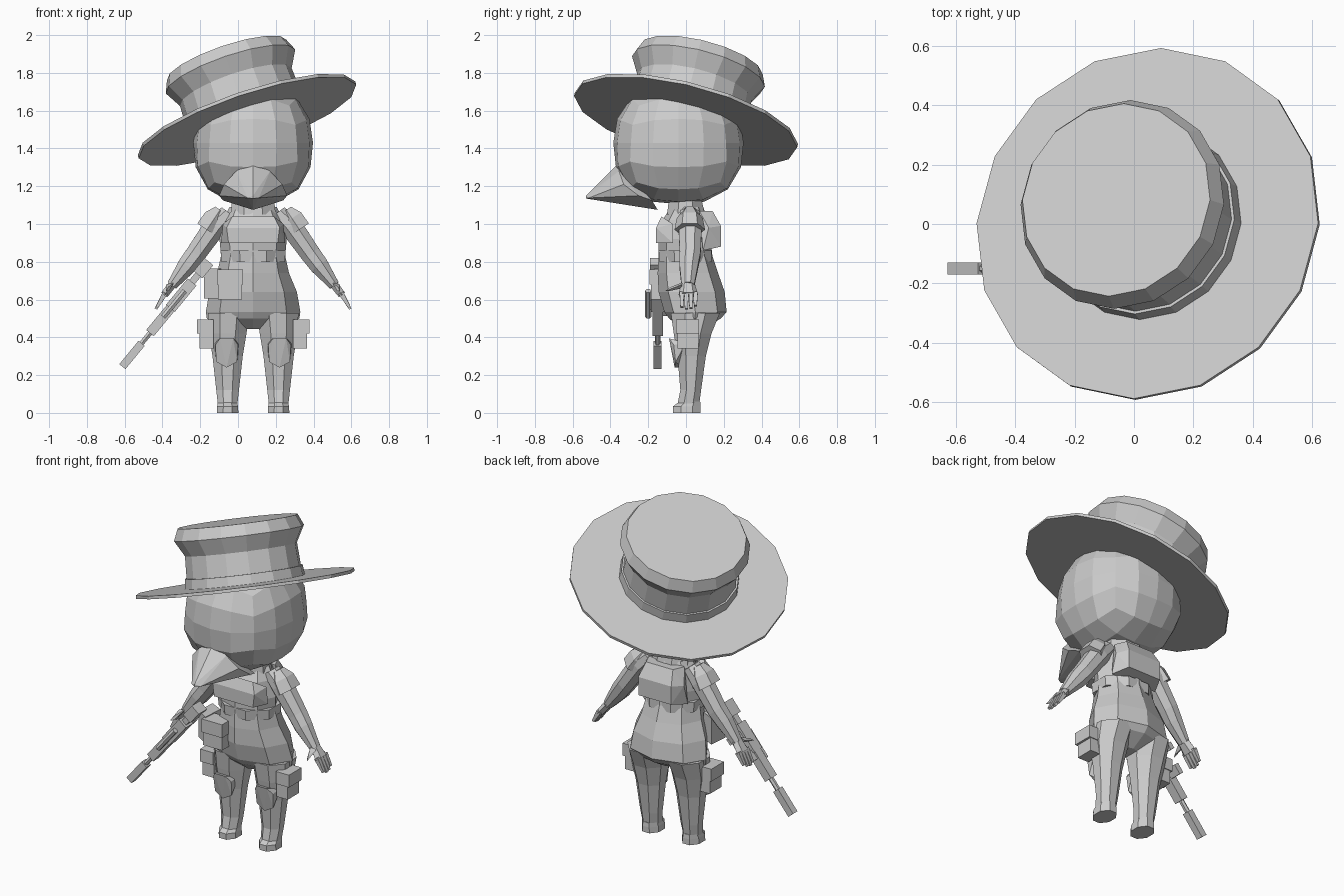
import bpy, bmesh, math
from mathutils import Vector

CX = 0.08  # mirror plane of the figure
grey = bpy.data.materials.new("plain_grey")
grey.diffuse_color = (0.6, 0.6, 0.6, 1)


def finish(name, bm):
    bmesh.ops.recalc_face_normals(bm, faces=bm.faces)
    me = bpy.data.meshes.new(name)
    bm.to_mesh(me)
    bm.free()
    me.materials.append(grey)
    ob = bpy.data.objects.new(name, me)
    bpy.context.collection.objects.link(ob)
    return ob


def tube(name, stations, n=4, axis=None, corner=False):
    """Loft of n-sided rings; station = (x, y, z, half width, half depth along y)."""
    pts = [Vector(s[:3]) for s in stations]
    d = (Vector(axis) if axis else pts[-1] - pts[0]).normalized()
    v = (Vector((0, 1, 0)) - d * d.y).normalized()
    u = v.cross(d)
    off, k = (0, 1) if corner else (math.pi / n, 1 / math.cos(math.pi / n))
    bm = bmesh.new()
    rings = []
    for p, s in zip(pts, stations):
        ring = []
        for i in range(n):
            a = off + math.tau * i / n
            ring.append(bm.verts.new(p + u * s[3] * k * math.cos(a) + v * s[4] * k * math.sin(a)))
        rings.append(ring)
    for r, q in zip(rings, rings[1:]):
        for i in range(n):
            j = (i + 1) % n
            bm.faces.new((r[i], r[j], q[j], q[i]))
    bm.faces.new(rings[0])
    bm.faces.new(rings[-1])
    return finish(name, bm)


def hull(name, pts):
    bm = bmesh.new()
    for p in pts:
        bm.verts.new(p)
    bmesh.ops.convex_hull(bm, input=bm.verts)
    return finish(name, bm)


def box(name, x0, x1, y0, y1, z0, z1):
    return hull(name, [(x, y, z) for x in (x0, x1) for y in (y0, y1) for z in (z0, z1)])


def body_loft(name, rows, corner=False):
    """Rows: z, half width, front y, back y."""
    return tube(name, [(CX, (f + b) / 2, z, w, (b - f) / 2) for z, w, f, b in rows],
                8, (0, 0, 1), corner)


# Tilted hat: brim, band and flared crown
n_hat = Vector((-0.34, 0.256, 1)).normalized()
hat_c = Vector((0.048, 0, 1.55))


def hat_part(name, profile):
    tube(name, [tuple(hat_c + n_hat * t) + (r, r) for t, r in profile], 16, n_hat, True)


hat_part("hat_brim", [(-0.008, 0.608), (0.01, 0.608)])
hat_part("hat_band", [(0, 0.335), (0.065, 0.328)])
hat_part("hat_crown", [(0, 0.322), (0.07, 0.318), (0.19, 0.312), (0.28, 0.362), (0.345, 0.334)])

# Head: rounded cube, faceted, fuller in the lower half
bm = bmesh.new()
bmesh.ops.create_cube(bm, size=2)
bmesh.ops.subdivide_edges(bm, edges=bm.edges, cuts=3, use_grid_fill=True)
for v in bm.verts:
    w = Vector([math.tan(c * math.pi / 4) for c in v.co])
    p = 2.5 if w.z < -0.01 else 2.2
    w /= sum(abs(c) ** p for c in w) ** (1 / p)
    v.co = (CX + w.x * 0.317, -0.04 + w.y * 0.345, 1.43 + w.z * 0.325)
finish("head", bm)

# Beak
beak = [(CX, -0.35, 1.33), (CX, -0.53, 1.15), (CX, -0.53, 1.135), (CX, -0.15, 1.075)]
for s in (-1, 1):
    beak += [(CX + s * 0.09, -0.355, 1.28), (CX + s * 0.155, -0.33, 1.21), (CX + s * 0.18, -0.25, 1.15),
             (CX + s * 0.16, -0.18, 1.125), (CX + s * 0.03, -0.515, 1.138)]
hull("beak", beak)

# Torso, neck, chest gear and back pack
body_loft("torso", [(0.445, 0.08, -0.02, 0.09), (0.50, 0.245, -0.09, 0.185), (0.535, 0.25, -0.115, 0.215),
                    (0.64, 0.232, -0.145, 0.205), (0.74, 0.19, -0.15, 0.17),
                    (0.83, 0.17, -0.145, 0.14), (0.92, 0.178, -0.145, 0.13),
                    (1.02, 0.16, -0.125, 0.12), (1.09, 0.125, -0.08, 0.09)], True)
body_loft("neck", [(1.05, 0.12, -0.1, 0.1), (1.14, 0.11, -0.09, 0.08)])
body_loft("chest_belt", [(0.80, 0.168, -0.14, 0.135), (0.86, 0.172, -0.145, 0.135)])
hull("chest_plate", [(CX + s * x, y, z) for s in (-1, 1) for x, y, z in
                     ((0.13, -0.158, 0.9), (0.14, -0.158, 0.98), (0.11, -0.13, 1.04),
                      (0.17, -0.07, 0.9), (0.16, -0.07, 1.0))])
hull("back_pack", [(CX + s * x, y, z) for s in (-1, 1) for x, y, z in
                   ((0.11, 0.185, 0.88), (0.11, 0.185, 0.99), (0.09, 0.14, 1.07),
                    (0.155, 0.09, 0.86), (0.15, 0.12, 0.98), (0.12, 0.07, 1.07))])

# Belly pouches
box("belly_pouch", -0.105, 0.022, -0.185, -0.09, 0.6, 0.74)
box("belly_pouch_flap", -0.11, 0.027, -0.192, -0.09, 0.68, 0.76)
hull("side_pouch", [(x, y, z) for z in (0.605, 0.765)
                    for x, y in ((-0.1, -0.17), (-0.09, -0.04), (-0.18, -0.12), (-0.17, 0.0))])

for s, side in ((-1, "right"), (1, "left")):
    def X(o):
        return CX + s * o

    # Leg, boot, knee pad
    tube(side + "_leg", [(X(0.135), 0.01, 0.03, 0.05, 0.058), (X(0.135), 0.025, 0.12, 0.06, 0.055),
                         (X(0.135), 0.03, 0.3, 0.08, 0.075), (X(0.135), 0.035, 0.42, 0.1, 0.1),
                         (X(0.13), 0.05, 0.53, 0.11, 0.13)], 8, (0, 0, 1))
    tube(side + "_boot", [(X(0.135), 0.005, 0, 0.057, 0.073), (X(0.135), 0.005, 0.035, 0.055, 0.073),
                          (X(0.135), 0.02, 0.06, 0.05, 0.055)], 8, (0, 0, 1))
    hull(side + "_knee_pad", [(X(0.14 + o), y, z) for o, y, z in
                              ((-0.06, -0.065, 0.36), (0.06, -0.065, 0.36), (-0.035, -0.09, 0.395),
                               (0.035, -0.09, 0.395), (-0.055, -0.055, 0.27), (0.055, -0.055, 0.27),
                               (0, -0.06, 0.24), (-0.065, 0, 0.37), (0.065, 0, 0.37), (0, -0.02, 0.24))])
    # Thigh holster with flap
    box(side + "_holster", X(0.21), X(0.285), -0.045, 0.065, 0.34, 0.46)
    box(side + "_holster_flap", X(0.21), X(0.298), -0.052, 0.07, 0.42, 0.495)
    # Arm and shoulder pad
    tube(side + "_arm", [(X(0.13), 0.02, 1.06, 0.045, 0.05), (X(0.2), 0.022, 0.99, 0.06, 0.062),
                         (X(0.305), 0.022, 0.84, 0.053, 0.055), (X(0.35), 0.015, 0.78, 0.05, 0.05),
                         (X(0.43), 0.01, 0.675, 0.028, 0.034)], 8)
    tube(side + "_shoulder_pad", [(X(0.175), 0.02, 1.075, 0.03, 0.03), (X(0.205), 0.02, 1.03, 0.058, 0.06),
                                  (X(0.245), 0.02, 0.97, 0.06, 0.07)], 6)
    # Hand with fingers and thumb
    tube(side + "_palm", [(X(0.42), 0.01, 0.69, 0.022, 0.03), (X(0.47), 0.012, 0.625, 0.02, 0.045)], 6)
    for i in range(4):
        y, L = -0.022 + i * 0.024, (0.9, 1, 0.95, 0.8)[i]
        tube(f"{side}_finger_{i + 1}", [(X(0.465), y, 0.635, 0.014, 0.012),
                                        (X(0.465 + 0.05 * L), y, 0.635 - 0.085 * L, 0.007, 0.008)])
    hull(side + "_thumb", [(X(x), y, z) for x, y, z in
                           ((0.42, -0.02, 0.69), (0.44, -0.02, 0.66), (0.46, -0.02, 0.68),
                            (0.45, -0.085, 0.665), (0.46, -0.11, 0.645), (0.445, -0.09, 0.645))])

# Rifle: pieces along a slanted axis measured from the muzzle
muzzle = Vector((-0.612, -0.15, 0.245))
aim = Vector((0.636, 0, 0.772))


def gun(name, a, b, w, h, y=0.0, n=4):
    tube(name, [tuple(muzzle + aim * t + Vector((0, y, 0))) + (w, h) for t in (a, b)], n)


gun("rifle_suppressor", 0, 0.16, 0.021, 0.021)
gun("rifle_barrel", 0.15, 0.3, 0.013, 0.013, n=6)
gun("rifle_handguard", 0.23, 0.42, 0.026, 0.028)
gun("rifle_receiver", 0.40, 0.58, 0.03, 0.036)
gun("rifle_stock", 0.57, 0.64, 0.018, 0.02)
gun("rifle_butt", 0.63, 0.72, 0.03, 0.04)
gun("rifle_magazine", 0.36, 0.42, 0.016, 0.05, y=0.05)
gun("rifle_grip", 0.5, 0.54, 0.016, 0.06, y=0.07)
gun("rifle_scope", 0.34, 0.52, 0.014, 0.014, y=-0.05, n=6)
gun("rifle_scope_mount", 0.40, 0.46, 0.01, 0.02, y=-0.035)
